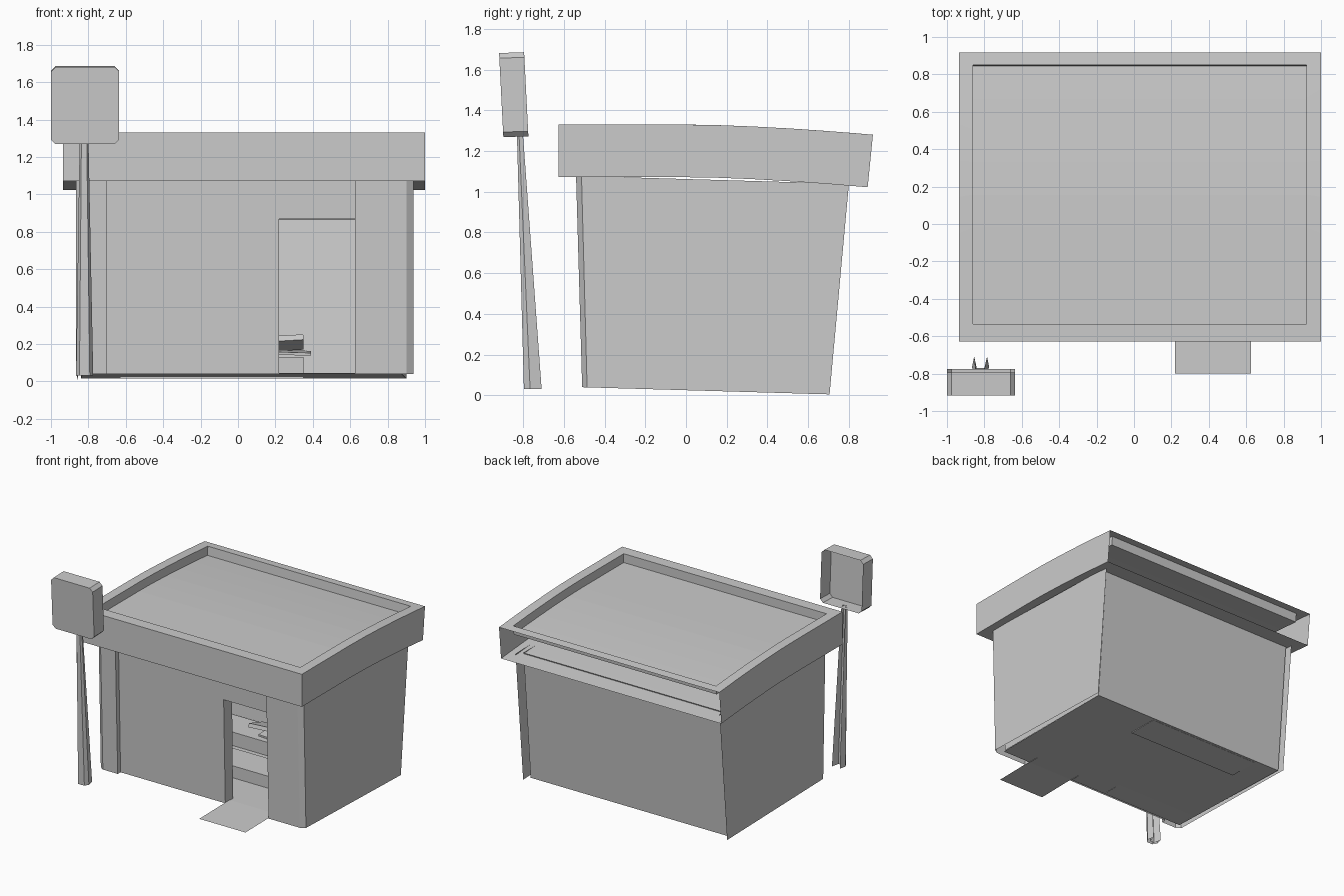
import bpy
import bmesh
from mathutils import Vector, Matrix

cube = bpy.data.objects.get("Cube")
if cube:
    bpy.data.objects.remove(cube, do_unlink=True)

grey = bpy.data.materials.new("plain_grey")
grey.use_nodes = True
tone = (0.6, 0.6, 0.6, 1)
grey.diffuse_color = tone
grey.node_tree.nodes["Principled BSDF"].inputs["Base Color"].default_value = tone


def lerp(a, b, t):
    return a + (b - a) * t


def finish(name, bm):
    bmesh.ops.remove_doubles(bm, verts=bm.verts, dist=0.0005)
    bmesh.ops.recalc_face_normals(bm, faces=bm.faces)
    me = bpy.data.meshes.new(name)
    bm.to_mesh(me)
    bm.free()
    me.materials.append(grey)
    obj = bpy.data.objects.new(name, me)
    bpy.context.collection.objects.link(obj)
    return obj


def sheets(name, pairs, polygons=()):
    """Thin sheet object: each pair of polylines is bridged with quads."""
    bm = bmesh.new()
    for a, b in pairs:
        va = [bm.verts.new(p) for p in a]
        vb = [bm.verts.new(p) for p in b]
        for i in range(len(a) - 1):
            bm.faces.new((va[i], va[i + 1], vb[i + 1], vb[i]))
    for poly in polygons:
        bm.faces.new([bm.verts.new(p) for p in poly])
    return finish(name, bm)


def box(name, lo, hi, tilt=0.0, roll=0.0):
    lo, hi = Vector(lo), Vector(hi)
    m = (Matrix.Translation((lo + hi) / 2) @ Matrix.Rotation(tilt, 4, 'X')
         @ Matrix.Rotation(roll, 4, 'Y') @ Matrix.Diagonal((hi - lo).to_4d()))
    bm = bmesh.new()
    bmesh.ops.create_cube(bm, size=1, matrix=m)
    return finish(name, bm)


# Leaning walls: d runs front to back, t runs bottom to top
def wall_point(x, d, t):
    y = lerp(-0.51 - 0.03 * t, 0.705 + 0.095 * t, d)
    z = lerp(0.04 + 1.038 * t, 0.005 + 1.034 * t, d)
    return Vector((x, y, z))


def wall(name, plan, low=0, high=1):
    return sheets(name, [([wall_point(x, d, low) for x, d in plan],
                          [wall_point(x, d, high) for x, d in plan])])


DOOR_L, DOOR_R, HEAD = 0.22, 0.626, 0.8
IN, JAMB, BACK = 0.03, 0.11, 0.965
wall("left_wall_and_pillar", [(0.937, 1), (0.937, 0.02), (0.9, 0), (DOOR_R, 0), (DOOR_R, IN)])
wall("right_wall_and_pillar", [(-0.855, 1), (-0.865, 0.02), (-0.83, 0), (-0.70, 0), (-0.70, IN)])
wall("front_wall", [(-0.70, IN), (DOOR_L, IN)])
wall("door_lintel", [(DOOR_L, IN), (DOOR_R, IN)], HEAD, 1)
# Inner shell: its back is the rear wall, its sides line the outer walls
wall("inner_shell", [(-0.83, 0.05), (-0.84, BACK), (0.9, BACK), (0.87, 0.05)], 0.008, 1)
for side, x in (("left", DOOR_R), ("right", DOOR_L)):
    wall(side + "_door_jamb", [(x, IN), (x, JAMB)], 0, HEAD)
sheets("door_head", [([wall_point(x, IN, HEAD) for x in (DOOR_L, DOOR_R)],
                      [wall_point(x, JAMB, HEAD) for x in (DOOR_L, DOOR_R)])])
sheets("floor", [([(-0.83, -0.465, 0.043), (0.87, -0.465, 0.043)],
                  [(-0.84, 0.663, 0.017), (0.9, 0.663, 0.017)])])

# Entrance mat
sheets("entrance_mat", [([(DOOR_L, -0.8, 0.04), (DOOR_R, -0.8, 0.04)],
                         [(DOOR_L, -0.42, 0.045), (DOOR_R, -0.42, 0.045)])])


# Roof: drooping hollow box with a sunken deck and an open back
def roof_line(x, y0, y1, depth):
    pts = []
    for i in range(9):
        y = lerp(y0, y1, i / 8)
        bend = max(0, y) / 0.918
        pts.append(Vector((x, y - 0.1 * depth * bend, 1.33 - 0.05 * bend ** 1.6 - depth)))
    return pts


OUT, INN = (-0.627, 0.918), (-0.535, 0.85)
lt, rt = [roof_line(x, *OUT, 0) for x in (-0.935, 1.0)]
lb, rb = [roof_line(x, *OUT, 0.258) for x in (-0.935, 1.0)]
il, ir = [roof_line(x, *INN, 0) for x in (-0.86, 0.922)]
dl, dr = [roof_line(x, *INN, 0.07) for x in (-0.86, 0.922)]
roof_pairs = [(lt, lb), (rt, rb), (lb, rb), (lt, il), (rt, ir), (il, dl), (ir, dr), (dl, dr),
              ((lt[0], rt[0]), (lb[0], rb[0]))]
for e in (0, -1):
    roof_pairs += [((lt[e], rt[e]), (il[e], ir[e])), ((il[e], ir[e]), (dl[e], dr[e]))]
sheets("roof", roof_pairs)


# Sign: chamfered shell, open at the back
def sign_ring(back):
    x0, x1, z0, z1, c = -1.0, -0.635, 1.268, 1.681, 0.025
    outline = [(x0 + c, z0), (x1 - c, z0), (x1, z0 + c), (x1, z1 - c),
               (x1 - c, z1), (x0 + c, z1), (x0, z1 - c), (x0, z0 + c)]
    ring = []
    for x, z in outline:
        lean = (z - z0) / (z1 - z0)
        y = lerp(-0.897, -0.918, lean) + 0.123 * back
        ring.append(Vector((x, y, z + 0.004 * back)))
    return ring


front, rear = sign_ring(0), sign_ring(1)
sheets("sign_box", [(front + front[:1], rear + rear[:1])], [front])


# Sign post: tapered channel with two pointed flanges toward the back
def channel(half, mid, y_front, depth, z):
    half_plan = [(0.45, 0.3), (0.75, 1), (1, 0.35), (0.6, 0)]
    plan = [(-u, v) for u, v in half_plan] + [(u, v) for u, v in reversed(half_plan)]
    ring = [Vector((mid + u * half, y_front + v * depth, z)) for u, v in plan]
    return ring + ring[:1]


sheets("sign_post", [(channel(0.046, -0.82, -0.796, 0.087, 0.031),
                      channel(0.024, -0.823, -0.83, 0.03, 1.272))])

# Low display stands inside, with loose tilted boards
stands = {
    "centre_display": ((-0.4, -0.08, 0.035), (0.35, 0.17, 0.13)),
    "back_display": ((-0.63, 0.39, 0.016), (0.35, 0.64, 0.13)),
    "front_display": ((-0.8, -0.43, 0.039), (-0.1, -0.2, 0.13)),
}
for name, (lo, hi) in stands.items():
    box(name, lo, hi)
box("upper_board", (-0.2, 0.42, 0.18), (0.35, 0.6, 0.21), -0.3, -0.06)
box("lower_board", (-0.1, 0.4, 0.15), (0.39, 0.62, 0.165), 0.05, 0.03)
